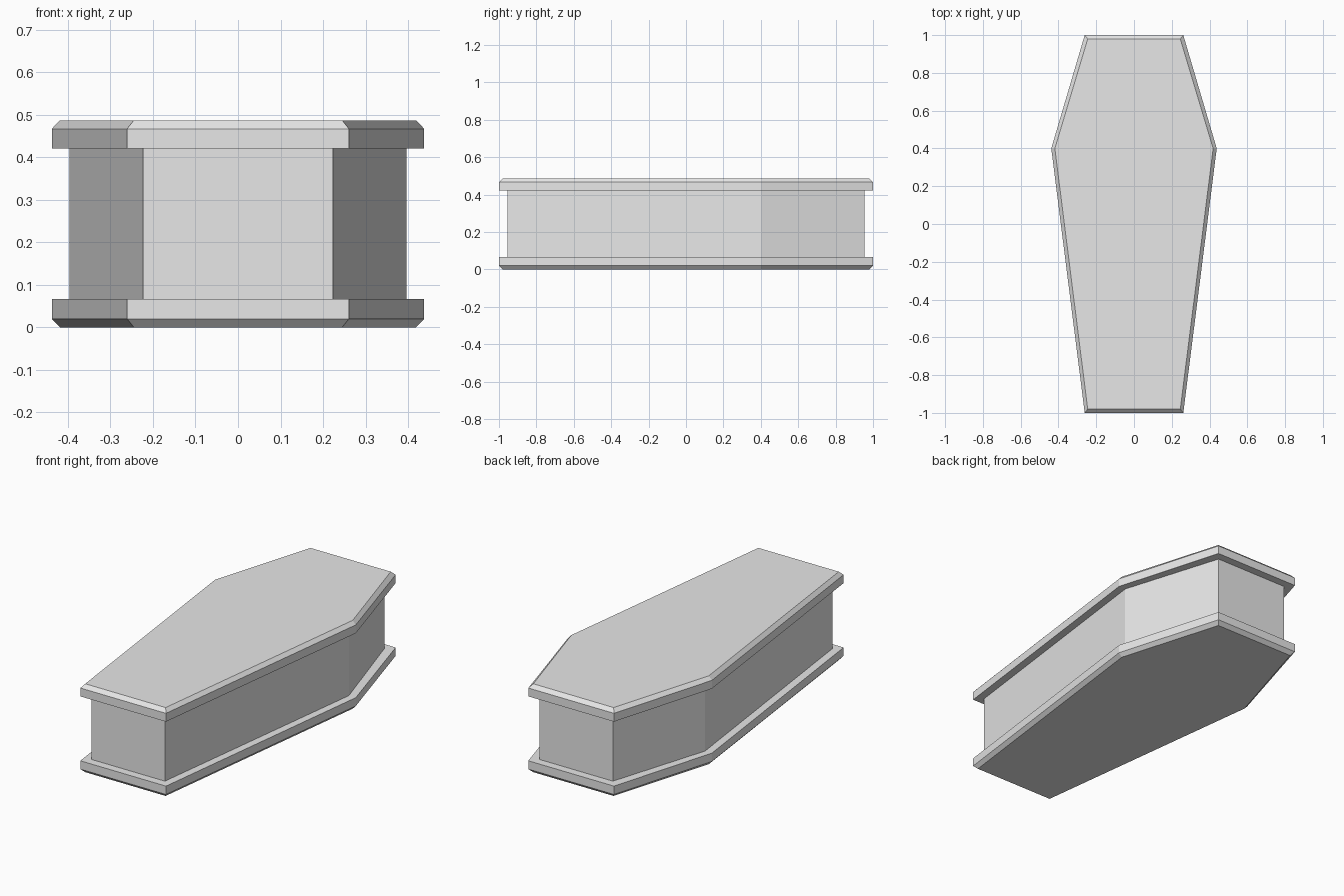
import bpy
import bmesh

cube = bpy.data.objects.get("Cube")
if cube:
    bpy.data.objects.remove(cube, do_unlink=True)

grey = bpy.data.materials.new("light_grey")
grey.use_nodes = True
grey.diffuse_color = (0.8, 0.8, 0.8, 1)
grey.node_tree.nodes["Principled BSDF"].inputs["Base Color"].default_value = (0.8, 0.8, 0.8, 1)

# Six-sided outlines: (end half width, shoulder half width, half length)
RIM = (0.261, 0.438, 1.0)
CHAMFER = (0.245, 0.419, 0.98)
WALL = (0.223, 0.396, 0.955)
SHOULDER_Y = 0.4


def outline(size):
    end, shoulder, length = size
    right = [(end, -length), (shoulder, SHOULDER_Y), (end, length)]
    return right + [(-x, y) for x, y in reversed(right)]


def loft(name, layers):
    """Stack outlines from bottom to top into a closed solid."""
    bm = bmesh.new()
    rings = [[bm.verts.new((x, y, z)) for x, y in outline(size)] for size, z in layers]
    for low, high in zip(rings, rings[1:]):
        for i in range(len(low)):
            j = (i + 1) % len(low)
            bm.faces.new((low[i], low[j], high[j], high[i]))
    bm.faces.new(reversed(rings[0]))
    bm.faces.new(rings[-1])
    mesh = bpy.data.meshes.new(name)
    bm.to_mesh(mesh)
    bm.free()
    mesh.materials.append(grey)
    obj = bpy.data.objects.new(name, mesh)
    bpy.context.collection.objects.link(obj)
    return obj


# Base slab with chamfered lower edge, walls, and lid with chamfered upper edge
loft("base", [(CHAMFER, 0), (RIM, 0.02), (RIM, 0.066)])
loft("walls", [(WALL, 0.066), (WALL, 0.421)])
loft("lid", [(RIM, 0.421), (RIM, 0.467), (CHAMFER, 0.487)])
